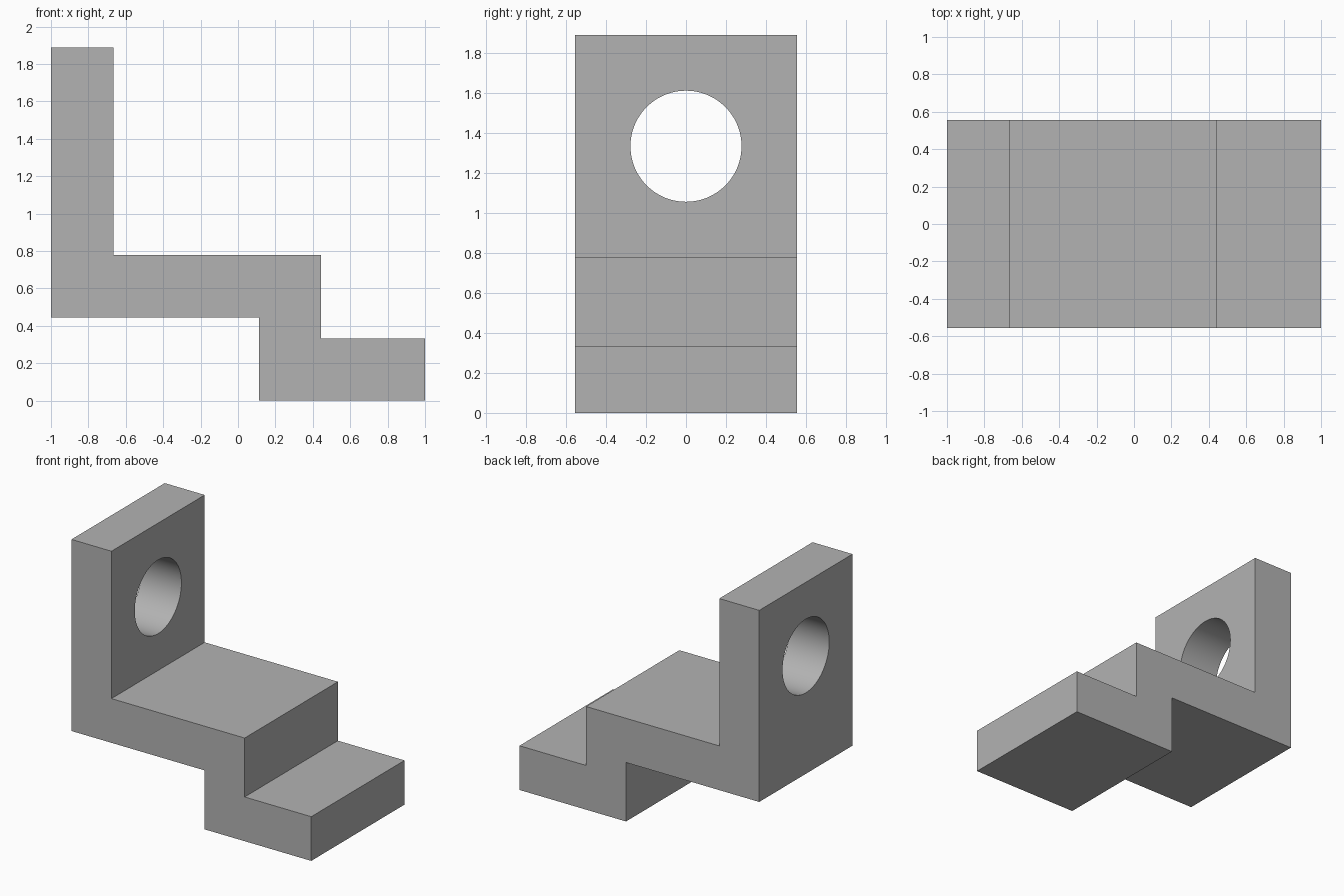
import bpy
import bmesh
import math

cube = bpy.data.objects.get("Cube")
if cube:
    bpy.data.objects.remove(cube, do_unlink=True)

U = 1 / 9             # design module
HALF_WIDTH = 5 * U

# Plain grey material
grey = bpy.data.materials.new("plain_grey")
grey.use_nodes = True
colour = (0.45, 0.45, 0.45, 1)
grey.diffuse_color = colour
grey.node_tree.nodes["Principled BSDF"].inputs["Base Color"].default_value = colour

# Stepped side profile (x, z) in modules, extruded across the width
profile = [(-9, 4), (1, 4), (1, 0), (9, 0), (9, 3), (4, 3),
           (4, 7), (-6, 7), (-6, 17), (-9, 17)]
bm = bmesh.new()
side = bm.faces.new([bm.verts.new((x * U, -HALF_WIDTH, z * U)) for x, z in profile])
extruded = bmesh.ops.extrude_face_region(bm, geom=[side])
bmesh.ops.translate(bm, vec=(0, 2 * HALF_WIDTH, 0),
                    verts=[v for v in extruded["geom"] if isinstance(v, bmesh.types.BMVert)])
bmesh.ops.recalc_face_normals(bm, faces=bm.faces)
mesh = bpy.data.meshes.new("stepped_bracket")
bm.to_mesh(mesh)
bm.free()
mesh.materials.append(grey)
bracket = bpy.data.objects.new("stepped_bracket", mesh)
bpy.context.collection.objects.link(bracket)

# Round through-hole in the upright plate
bpy.ops.mesh.primitive_cylinder_add(vertices=96, radius=2.5 * U, depth=6 * U,
                                    location=(-7.5 * U, 0, 12 * U),
                                    rotation=(0, math.pi / 2, 0))
cutter = bpy.context.object
cutter.name = "hole_cutter"
cutter.hide_render = True
cutter.data.materials.append(grey)

hole = bracket.modifiers.new("round_hole", "BOOLEAN")
hole.operation = "DIFFERENCE"
hole.solver = "EXACT"
hole.object = cutter

bpy.ops.object.select_all(action="DESELECT")
bracket.select_set(True)
bpy.context.view_layer.objects.active = bracket
bpy.ops.object.modifier_apply(modifier=hole.name)
bpy.data.objects.remove(cutter, do_unlink=True)

# Smooth hole wall, crisp edges elsewhere
bpy.ops.object.shade_smooth_by_angle(angle=math.radians(30))
